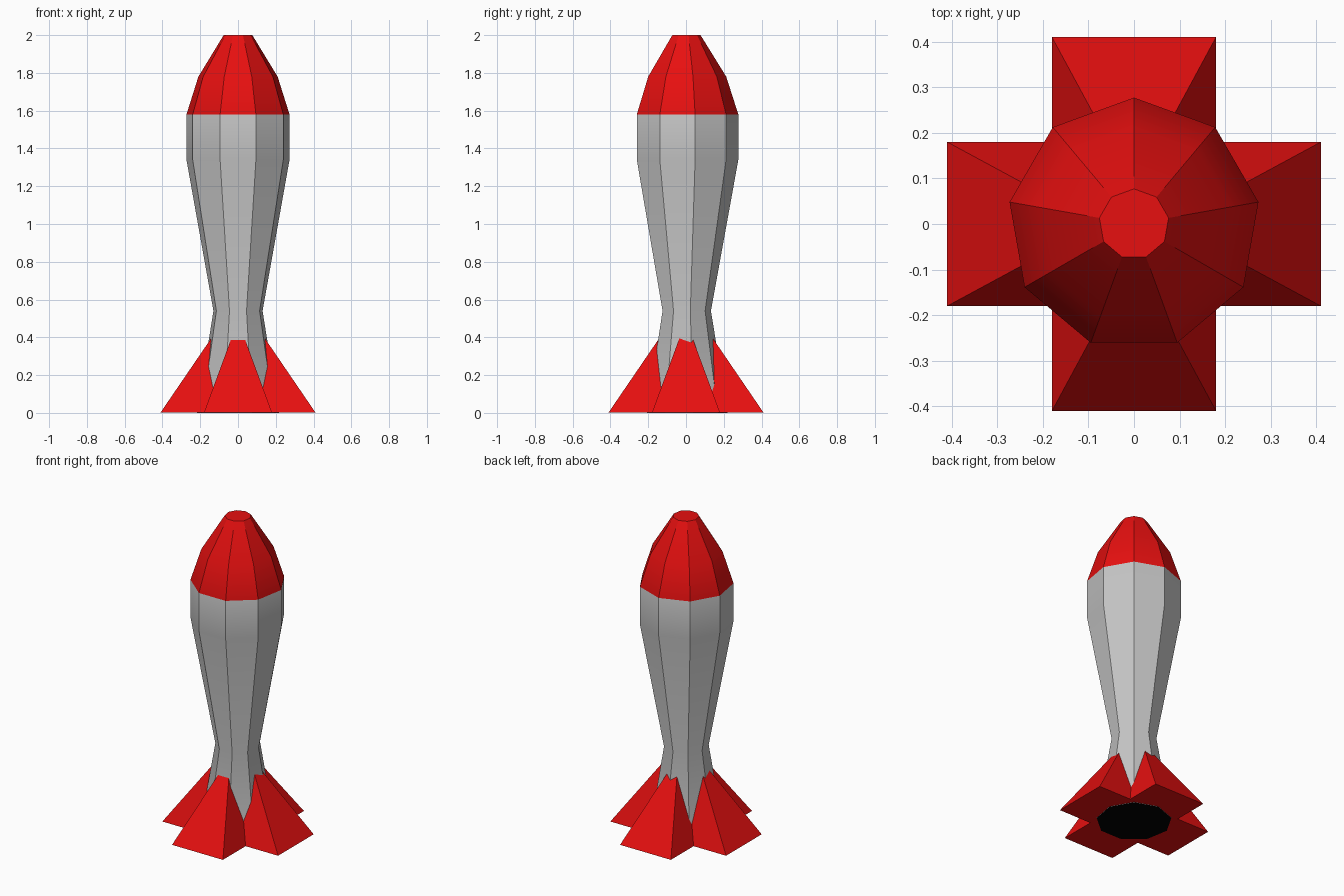
import bpy, bmesh, math
from math import sin, cos, pi

if "Cube" in bpy.data.objects:
    bpy.data.objects.remove(bpy.data.objects["Cube"])


def material(name, rgb):
    m = bpy.data.materials.new(name)
    m.diffuse_color = (*rgb, 1)
    m.use_nodes = True
    m.node_tree.nodes["Principled BSDF"].inputs["Base Color"].default_value = m.diffuse_color
    return m


RED = material("red paint", (0.8, 0.005, 0.005))
GREY = material("grey metal", (0.55, 0.55, 0.55))
BLACK = material("black nozzle", (0.0, 0.0, 0.0))


def add_object(name, bm, mats):
    bmesh.ops.recalc_face_normals(bm, faces=bm.faces[:])
    me = bpy.data.meshes.new(name)
    bm.to_mesh(me)
    bm.free()
    for m in mats:
        me.materials.append(m)
    ob = bpy.data.objects.new(name, me)
    bpy.context.collection.objects.link(ob)
    bpy.ops.object.select_all(action='DESELECT')
    ob.select_set(True)
    bpy.context.view_layer.objects.active = ob
    bpy.ops.object.shade_smooth_by_angle(angle=math.radians(30))
    return ob


# Nine-sided hull: (radius, height) profile, red nose, grey body, black underside
SIDES = 9
profile = [(0.22, 0), (0.132, 0.54), (0.277, 1.34), (0.277, 1.58), (0.213, 1.78), (0.077, 2.0)]
bm = bmesh.new()
rings = []
for r, z in profile:
    angles = [pi / 2 + 2 * pi * k / SIDES for k in range(SIDES)]
    rings.append([bm.verts.new((r * cos(a), r * sin(a), z)) for a in angles])
for lo, hi in zip(rings, rings[1:]):
    for k in range(SIDES):
        n = (k + 1) % SIDES
        f = bm.faces.new((lo[k], lo[n], hi[n], hi[k]))
        f.material_index = 1 if lo[0].co.z > 1.5 else 0
bm.faces.new(rings[-1]).material_index = 1
bm.faces.new(rings[0]).material_index = 2
add_object("hull", bm, [GREY, RED, BLACK])

# Four tapered fins, each a wedge leaning into the hull
for i, name in enumerate(("front_fin", "right_fin", "back_fin", "left_fin")):
    t = i * pi / 2
    bm = bmesh.new()

    def vert(x, y, z):
        return bm.verts.new((x * cos(t) - y * sin(t), x * sin(t) + y * cos(t), z))

    base = [vert(-0.18, -0.41, 0.002), vert(0.18, -0.41, 0.002),
            vert(0.18, -0.18, 0.002), vert(0, 0, 0.002), vert(-0.18, -0.18, 0.002)]
    tip_out, tip_in = vert(0, -0.077, 0.49), vert(0, 0, 0.49)
    bm.faces.new(base)
    bm.faces.new((base[0], base[1], tip_out))
    bm.faces.new((base[1], base[2], tip_in, tip_out))
    bm.faces.new((base[4], base[0], tip_out, tip_in))
    bm.faces.new((base[2], base[3], tip_in))
    bm.faces.new((base[3], base[4], tip_in))
    add_object(name, bm, [RED])
